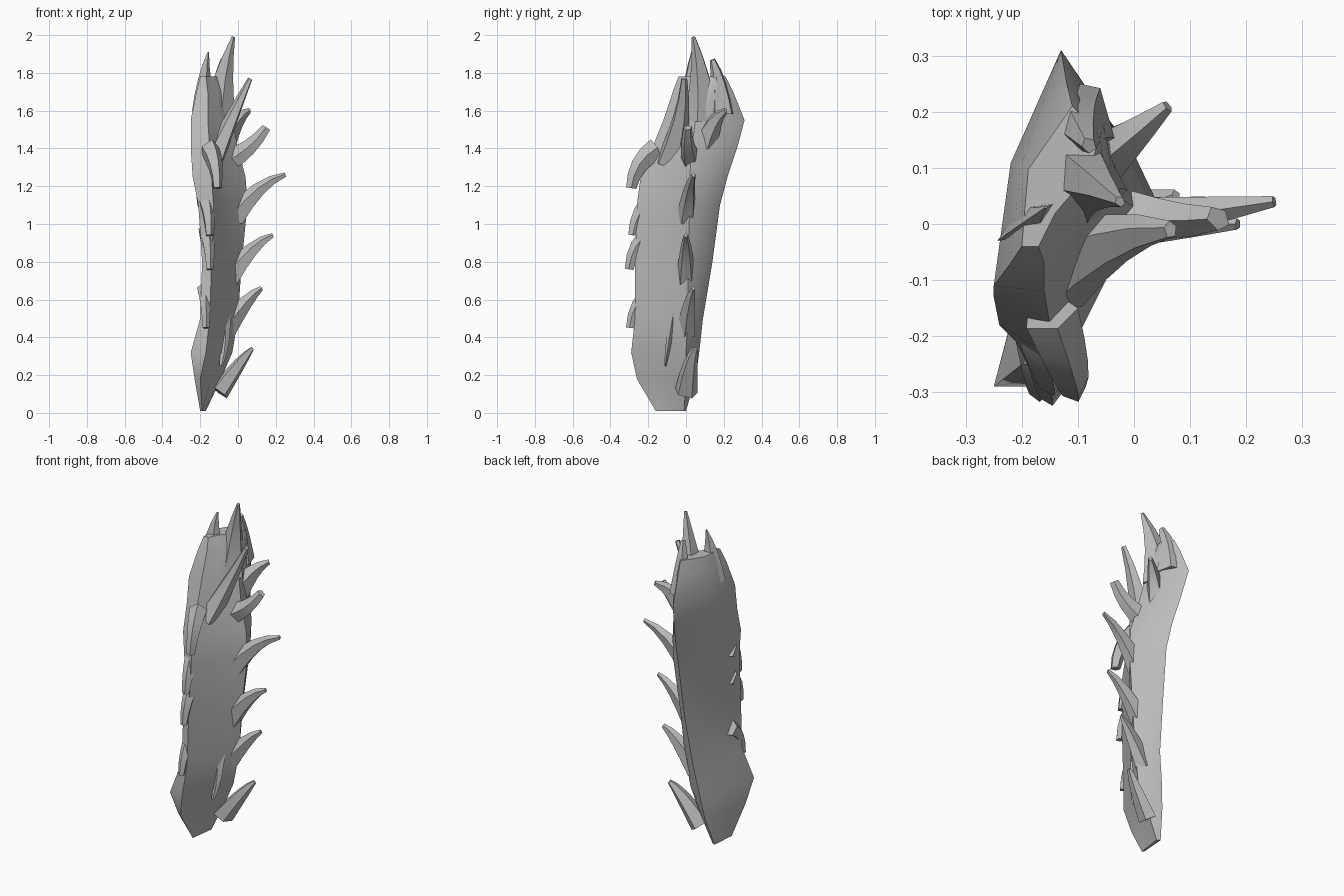
import bpy
import bmesh
import math
from mathutils import Vector

cube = bpy.data.objects.get("Cube")
if cube:
    bpy.data.objects.remove(cube)

grey = bpy.data.materials.new("plain grey")
grey.use_nodes = True
grey.diffuse_color = (0.5, 0.5, 0.5, 1)
grey.node_tree.nodes["Principled BSDF"].inputs["Base Color"].default_value = (0.5, 0.5, 0.5, 1)


def loft(name, rings, angle):
    """Skin a stack of equal rings, close both ends and shade by angle."""
    bm = bmesh.new()
    loops = [[bm.verts.new(point) for point in ring] for ring in rings]
    for low, high in zip(loops, loops[1:]):
        count = len(low)
        for i in range(count):
            j = (i + 1) % count
            bm.faces.new((low[i], low[j], high[j], high[i]))
    bm.faces.new(reversed(loops[0]))
    bm.faces.new(loops[-1])
    bmesh.ops.recalc_face_normals(bm, faces=bm.faces)
    mesh = bpy.data.meshes.new(name)
    bm.to_mesh(mesh)
    bm.free()
    mesh.materials.append(grey)
    obj = bpy.data.objects.new(name, mesh)
    bpy.context.collection.objects.link(obj)
    bpy.ops.object.select_all(action="DESELECT")
    obj.select_set(True)
    bpy.context.view_layer.objects.active = obj
    bpy.ops.object.shade_smooth_by_angle(angle=math.radians(angle))


def horn(name, root, bend, tip, width, depth=0.8, sides=5, blunt=0.2):
    """Tapered spike swept along a curved path, deeper along its bend than across."""
    root, bend, tip = Vector(root), Vector(bend), Vector(tip)
    across = (bend - root).cross(tip - bend).normalized()
    rings = []
    steps = 4
    for step in range(steps + 1):
        t = step / steps
        center = root * (1 - t) ** 2 + bend * 2 * t * (1 - t) + tip * t * t
        along = ((bend - root) * (1 - t) + (tip - bend) * t).normalized()
        up = along.cross(across)
        radius = width * (blunt + (1 - blunt) * (1 - t))
        ring = []
        for k in range(sides):
            turn = math.tau * k / sides
            ring.append(center + up * math.cos(turn) * radius
                        + across * math.sin(turn) * radius * depth)
        rings.append(ring)
    loft(name, rings, 40)


def bulged_middle(start, end, amount):
    """Midpoint of a side, pushed outward."""
    side = end - start
    outward = Vector((side.y, -side.x, 0)).normalized()
    return (start + end) / 2 + outward * amount


def body_ring(z, *corners):
    """Body corners at one height, with rounded flank and back face."""
    outer, front, hollow, ridge, back = [Vector((x, y, z)) for x, y in corners]
    bulge = .02 * z
    return [outer, front, hollow, ridge, bulged_middle(ridge, back, bulge),
            back, bulged_middle(back, outer, bulge)]


# Body: a wedge-shaped slab, each row a height and its corners
# outer corner, front edge, hollow, left ridge, back edge
sections = [
    (.01, (-.2, -.15), (-.19, -.16), (-.18, -.08), (-.17, -.01), (-.19, 0)),
    (.18, (-.23, -.24), (-.2, -.26), (-.14, -.11), (-.09, 0), (-.16, .05)),
    (.32, (-.25, -.29), (-.17, -.29), (-.1, -.13), (-.03, 0), (-.14, .07)),
    (.5, (-.2, -.25), (-.15, -.27), (-.07, -.12), (0, .01), (-.11, .09)),
    (.8, (-.19, -.25), (-.14, -.27), (-.06, -.11), (.02, .01), (-.09, .14)),
    (1.1, (-.21, -.21), (-.13, -.26), (-.05, -.1), (.05, .02), (-.08, .18)),
    (1.25, (-.24, -.18), (-.14, -.24), (-.07, -.1), (.04, .02), (-.09, .22)),
    (1.4, (-.25, -.13), (-.15, -.18), (-.09, -.08), (0, .03), (-.11, .27)),
    (1.55, (-.25, -.11), (-.16, -.12), (-.1, -.04), (-.03, .05), (-.13, .31)),
    (1.7, (-.22, -.07), (-.16, -.07), (-.11, 0), (-.05, .07), (-.12, .25)),
    (1.78, (-.2, -.04), (-.17, -.04), (-.14, .02), (-.08, .09), (-.11, .21)),
]
loft("body", [body_ring(*row) for row in sections], 40)

# Left ridge: a column of upswept spikes given by their tips
ridge_tips = [(.075, .05, .34), (.125, .04, .66), (.185, 0, .94), (.25, .04, 1.26)]
for number, tip in enumerate(ridge_tips):
    top = Vector(tip)
    start = Vector((-.1 + number * .025, 0, top.z - .23))
    curve = Vector((top.x * .45, top.y / 2, top.z - .04))
    horn(f"ridge_spike_{number}", start, curve, top, .065)

# Upper spikes
horn("upper_left_spike", (-.06, .03, 1.33), (.07, 0, 1.39), (.15, .01, 1.51), .065, blunt=.4)
horn("back_spike", (-.08, .1, 1.42), (-.01, .15, 1.57), (.06, .21, 1.6), .075)
horn("long_front_spike", (-.14, -.09, 1.32), (-.04, -.01, 1.55), (.065, -.01, 1.77), .08)

# Crown: one tall spike with a shorter point behind it and one on the outer corner
horn("crown_spike", (-.11, .09, 1.55), (-.09, .09, 1.78), (-.025, .04, 1.99), .11, blunt=.1)
horn("crown_back_point", (-.1, .19, 1.58), (-.1, .18, 1.76), (-.08, .14, 1.87), .08)
horn("outer_point", (-.18, .01, 1.6), (-.185, .01, 1.78), (-.157, .03, 1.91), .075, .45, 4, .06)

# Front edge: hooks that hang forward and down
hook_tips = [(-.17, -.295, .45), (-.15, -.3, .76), (-.15, -.28, .94), (-.11, -.29, 1.19)]
for number, tip in enumerate(hook_tips):
    end = Vector(tip)
    start = end + Vector((-.01 - number * .01, .13, .2))
    curve = end + Vector((0, .02, .14))
    horn(f"front_hook_{number}", start, curve, end, .05 + number * .005, blunt=.45)

# Root flake low on the front face
horn("root_flake", (-.09, -.06, .56), (-.06, -.09, .38), (-.09, -.11, .25), .05, .6)
